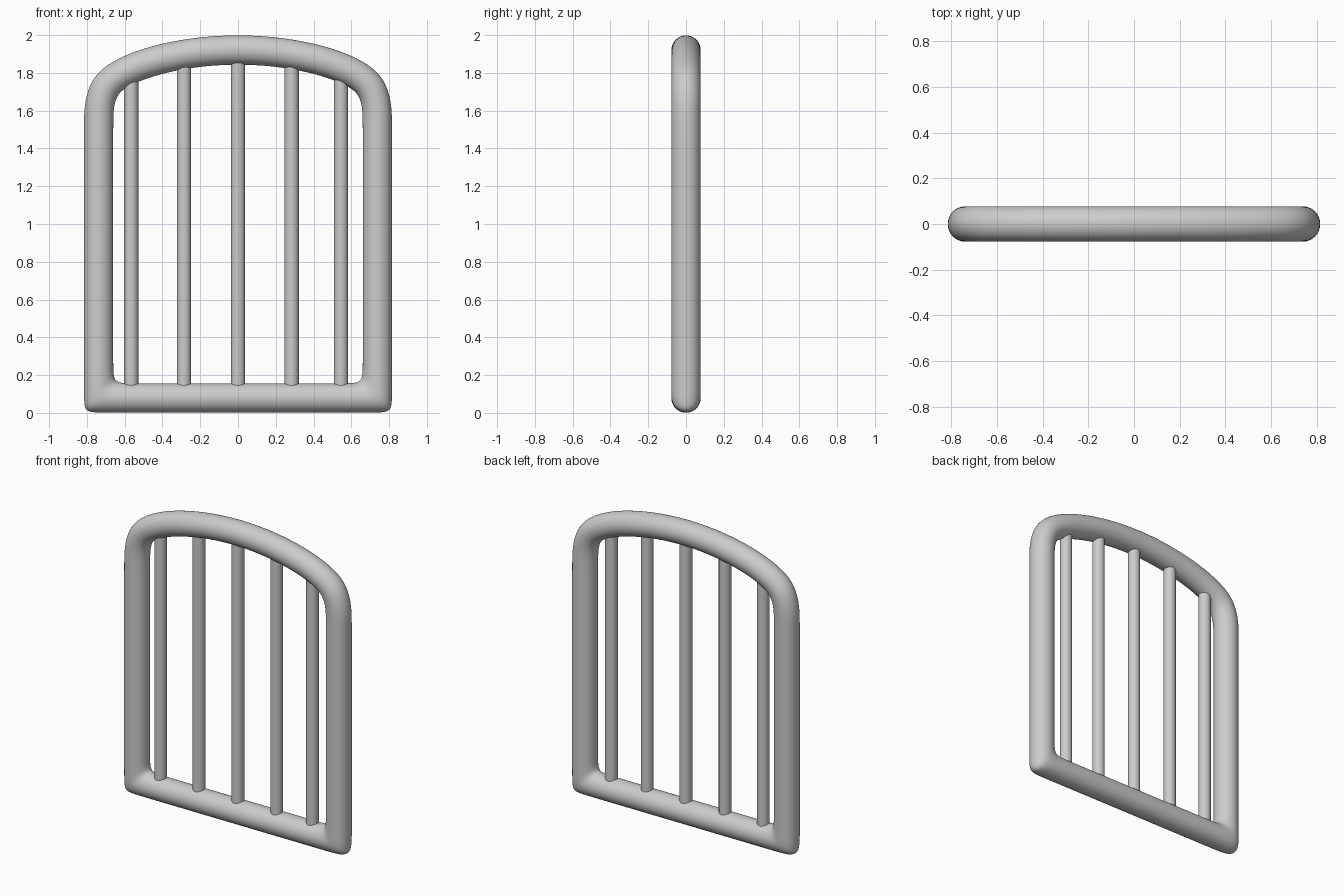
import bpy, bmesh, math
from mathutils import Vector

if "Cube" in bpy.data.objects:
    bpy.data.objects.remove(bpy.data.objects["Cube"])

SIDES = 8
R = 0.0775 / ((2 + math.cos(2 * math.pi / SIDES)) / 3)   # cage radius that smooths to 0.0775
X, Z0 = 0.738, 0.0785


def smooth(obj):
    for p in obj.data.polygons:
        p.use_smooth = True


# Centre line of the right half, from the bottom corner up to the apex (x, z)
half = [(X, Z0), (X, 0.6), (X, 1.1), (X, 1.5), (X, 1.63), (0.705, 1.735),
        (0.62, 1.8), (0.47, 1.861), (0.25, 1.909)]
path = [Vector((x, 0, z)) for x, z in half] + [Vector((0, 0, 1.927))]
path += [Vector((-x, 0, z)) for x, z in reversed(half)] + [Vector((0, 0, Z0))]


def ring_at(i):
    """Mitred cross-section at path point i."""
    p = path[i]
    a = (p - path[i - 1]).normalized()
    b = (path[(i + 1) % len(path)] - p).normalized()
    t = (a + b).normalized()
    n = Vector((t.z, 0, -t.x)) / t.dot(a)      # outward, stretched along the mitre
    ring = []
    for k in range(SIDES):
        ang = 2 * math.pi * k / SIDES
        ring.append(p + n * R * math.cos(ang) + Vector((0, R * math.sin(ang), 0)))
    return ring, a, b


# Frame: closed tube, with sheared support rings that tighten the bottom corners
rings = []
for i in range(len(path)):
    ring, a, b = ring_at(i)
    if a.dot(b) < 0.5:
        rings += [[v - a * 0.09 for v in ring], ring, [v + b * 0.09 for v in ring]]
    else:
        rings.append(ring)
bm = bmesh.new()
loops = [[bm.verts.new(v) for v in r] for r in rings]
for i, lo in enumerate(loops):
    nx = loops[(i + 1) % len(loops)]
    for k in range(SIDES):
        m = (k + 1) % SIDES
        bm.faces.new((lo[k], lo[m], nx[m], nx[k]))
bmesh.ops.recalc_face_normals(bm, faces=bm.faces)
mesh = bpy.data.meshes.new("frame")
bm.to_mesh(mesh)
bm.free()
frame = bpy.data.objects.new("frame", mesh)
bpy.context.collection.objects.link(frame)
smooth(frame)
sub = frame.modifiers.new("smooth", 'SUBSURF')
sub.levels = sub.render_levels = 3

# Upright bars, ending inside the frame tube
for i, (x, top) in enumerate([(-0.566, 1.81), (-0.286, 1.89), (0, 1.92),
                              (0.284, 1.89), (0.545, 1.815)]):
    bpy.ops.mesh.primitive_cylinder_add(vertices=32, radius=0.038, depth=top - Z0,
                                        location=(x, 0, (top + Z0) / 2))
    bar = bpy.context.object
    bar.name = f"bar_{i + 1}"
    bpy.ops.object.shade_smooth_by_angle(angle=math.radians(40))
